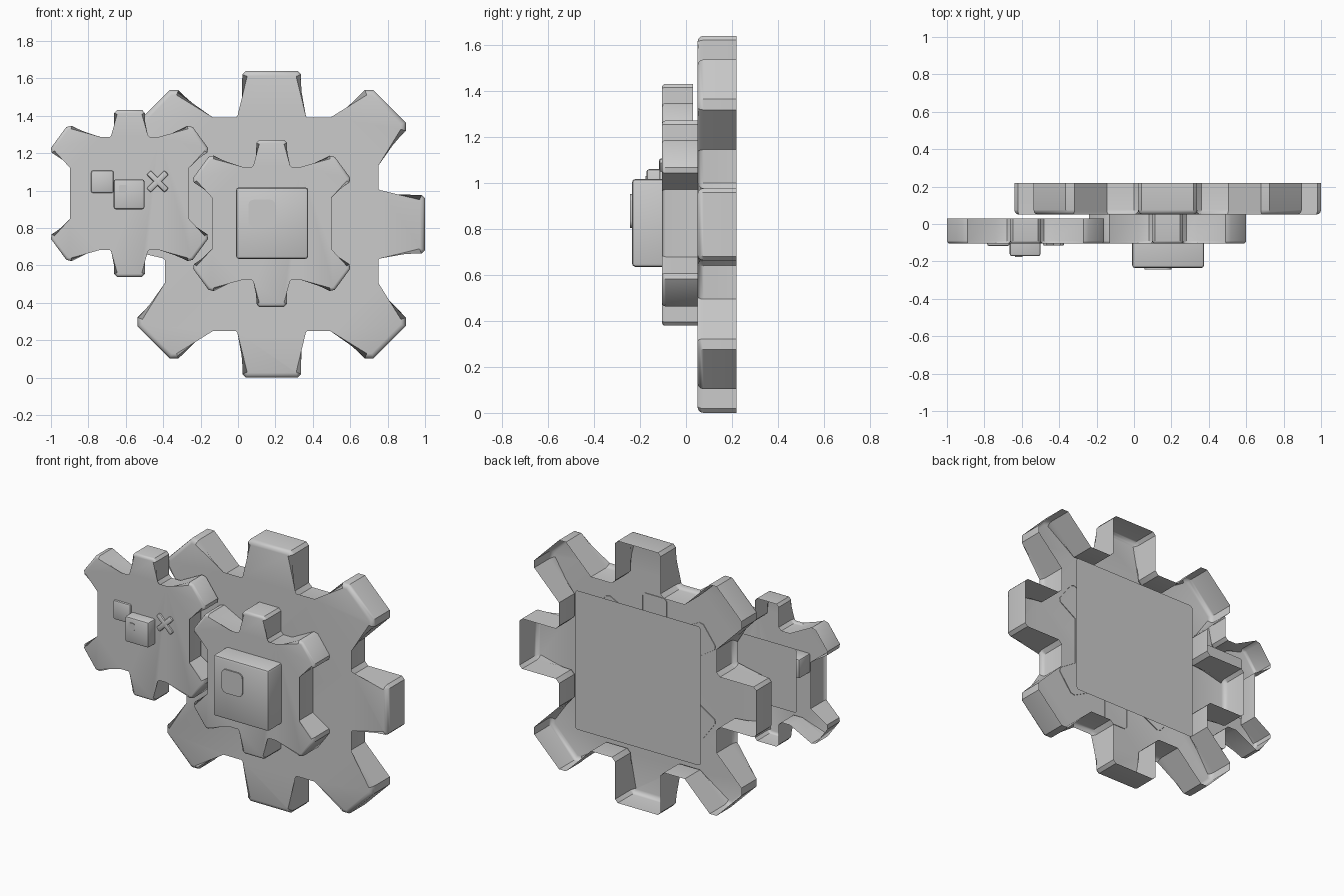
import bpy, bmesh, math
from mathutils import Matrix

if "Cube" in bpy.data.objects:
    bpy.data.objects.remove(bpy.data.objects["Cube"])

grey = bpy.data.materials.new("plain_grey")
grey.diffuse_color = (0.6, 0.6, 0.6, 1)
grey.use_nodes = True
grey.node_tree.nodes["Principled BSDF"].inputs["Base Color"].default_value = grey.diffuse_color


def finish(name, bm):
    me = bpy.data.meshes.new(name)
    bm.normal_update()
    bm.to_mesh(me)
    bm.free()
    ob = bpy.data.objects.new(name, me)
    bpy.context.collection.objects.link(ob)
    me.materials.append(grey)
    bpy.ops.object.select_all(action='DESELECT')
    ob.select_set(True)
    bpy.context.view_layer.objects.active = ob
    bpy.ops.object.shade_smooth_by_angle(angle=math.radians(40))
    return ob


def mirror_quadrant(q):
    # quadrant runs from the top tooth to the right side; result is ccw from the front
    r = q[::-1]
    loop = q + [(x, -z) for x, z in r] + [(-x, -z) for x, z in q] + [(-x, z) for x, z in r]
    return loop[::-1]


def gear_shell(name, quadrant, cx, cz, y0, y1, bevel):
    # hollow gear: bevelled front, straight rim, open back
    pts = mirror_quadrant(quadrant)
    bm = bmesh.new()
    f = [bm.verts.new((cx + x, y0, cz + z)) for x, z in pts]
    b = [bm.verts.new((cx + x, y1, cz + z)) for x, z in pts]
    front = bm.faces.new(f)
    for i in range(len(f)):
        j = (i + 1) % len(f)
        bm.faces.new((f[j], f[i], b[i], b[j]))
    bmesh.ops.bevel(bm, geom=list(front.edges), offset=bevel, segments=3,
                    profile=0.5, affect='EDGES', clamp_overlap=True)
    return finish(name, bm)


def back_plate(name, cx, cz, y, hx, hz, r):
    # flat square sheet with rounded corners, facing the back
    bm = bmesh.new()
    vs = []
    for k, (sx, sz) in enumerate([(1, 1), (-1, 1), (-1, -1), (1, -1)]):
        for s in range(4):
            a = math.radians(90 * k + 30 * s)
            vs.append(bm.verts.new((cx + sx * (hx - r) + r * math.cos(a), y,
                                    cz + sz * (hz - r) + r * math.sin(a))))
    bm.faces.new(vs[::-1])
    return finish(name, bm)


def block(name, x0, x1, y0, y1, z0, z1, bevel, turn=0, corner=0):
    # bevelled box, optionally turned about the front axis
    bm = bmesh.new()
    bmesh.ops.create_cube(bm, size=1)
    bmesh.ops.scale(bm, vec=(x1 - x0, y1 - y0, z1 - z0), verts=bm.verts)
    if corner:
        es = [e for e in bm.edges if abs(e.verts[0].co.y - e.verts[1].co.y) > 1e-5]
        bmesh.ops.bevel(bm, geom=es, offset=corner, segments=3, profile=0.5, affect='EDGES')
    else:
        bmesh.ops.bevel(bm, geom=list(bm.edges), offset=bevel, segments=2,
                        profile=0.5, affect='EDGES')
    bmesh.ops.rotate(bm, matrix=Matrix.Rotation(turn, 3, 'Y'), verts=bm.verts)
    bmesh.ops.translate(bm, vec=((x0 + x1) / 2, (y0 + y1) / 2, (z0 + z1) / 2), verts=bm.verts)
    return finish(name, bm)


# gear outlines, one quarter each
half = [(.139, .82), (.157, .801), (.157, .568), (.18, .545), (.325, .545), (.498, .717), (.545, .717)]
big = half + [(z, x) for x, z in half[::-1]]
small = [(.067, .446), (.082, .43), (.082, .304), (.1, .286), (.16, .286), (.31, .362),
         (.338, .355), (.42, .243), (.416, .218), (.303, .146)]

# large gear
gear_shell("large_gear", big, .18, .82, .05, .22, .026)
back_plate("large_gear_back", .18, .82, .219, .435, .435, .02)

# middle gear with its raised square
gear_shell("middle_gear", small, .18, .825, -.105, .054, .016)
back_plate("middle_gear_back", .18, .825, .053, .205, .2, .012)
block("middle_square", -.01, .375, -.235, .04, .635, 1.017, .015)
block("middle_square_plate", .055, .2, -.243, -.234, .805, .952, 0, corner=.03)

# small gear with its face pieces
gear_shell("small_gear", small, -.58, .985, -.105, .03, .016)
back_plate("small_gear_back", -.58, .985, .029, .205, .2, .012)
block("square_eye", -.785, -.665, -.117, 0, .987, 1.107, .01)
block("square_nose", -.665, -.5, -.172, -.01, .9, 1.06, .012)
block("nose_mark", -.635, -.595, -.176, -.171, .987, 1.03, 0, corner=.006)
for i, s in enumerate((1, -1)):
    block("cross_eye_bar_%d" % (i + 1), -.498, -.362, -.116, -.09, 1.033, 1.065,
          .008, turn=s * math.pi / 4)
